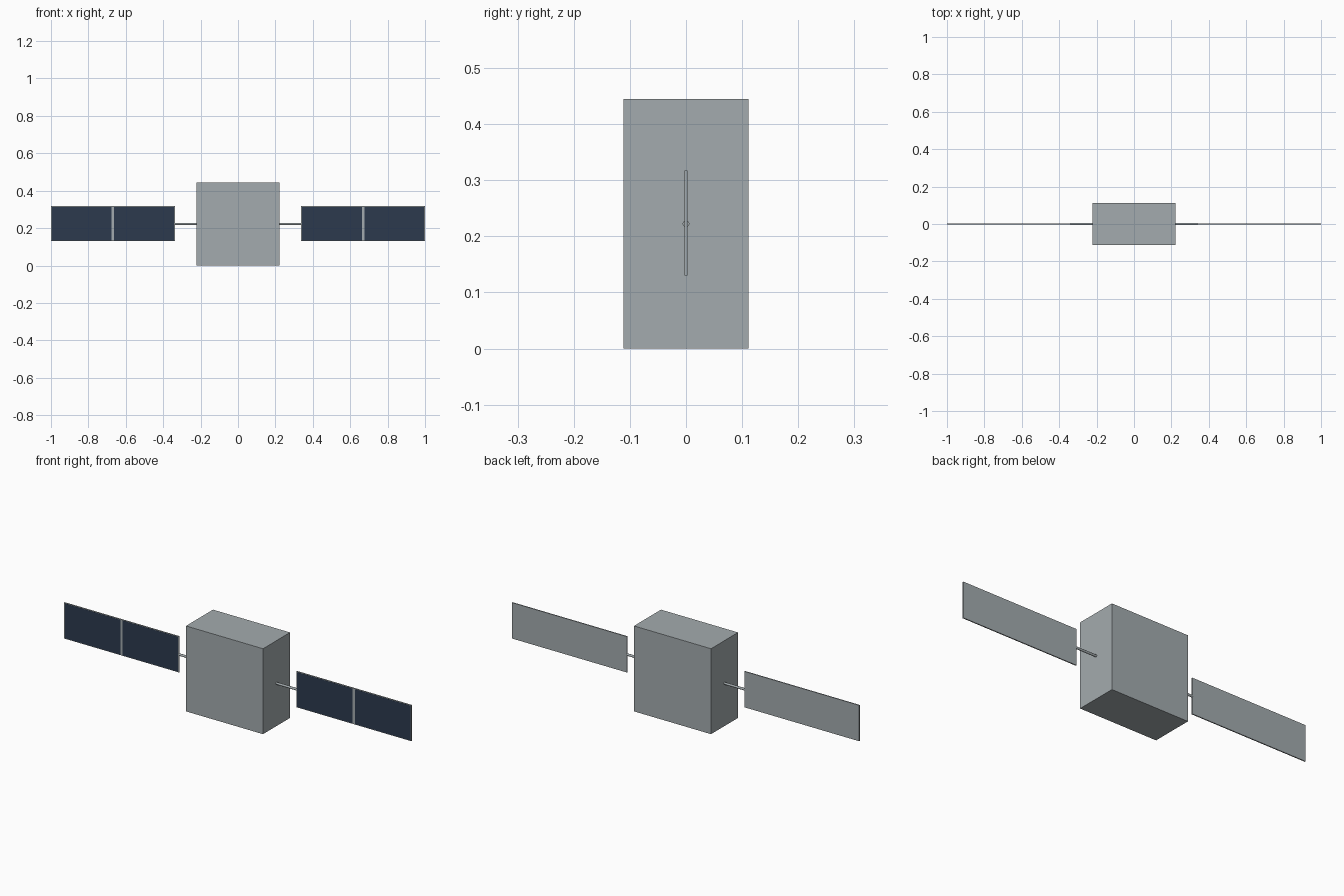
import bpy
from math import pi

if "Cube" in bpy.data.objects:
    bpy.data.objects.remove(bpy.data.objects["Cube"])


def material(name, rgb):
    m = bpy.data.materials.new(name)
    m.use_nodes = True
    m.diffuse_color = (*rgb, 1)
    m.node_tree.nodes["Principled BSDF"].inputs["Base Color"].default_value = (*rgb, 1)
    return m


GREY = material("metal grey", (0.37, 0.41, 0.425))
NAVY = material("solar cell navy", (0.025, 0.042, 0.076))


def finish(name, mat):
    ob = bpy.context.object
    ob.name = name
    ob.data.materials.append(mat)
    bpy.ops.object.transform_apply(location=False, rotation=True, scale=True)
    return ob


def box(name, low, high, mat):
    mid = [(a + b) / 2 for a, b in zip(low, high)]
    bpy.ops.mesh.primitive_cube_add(size=1, location=mid)
    bpy.context.object.scale = [b - a for a, b in zip(low, high)]
    return finish(name, mat)


W, D, H = 0.222, 0.111, 0.445      # body half width, half depth, height
INNER, OUTER = 0.338, 1.0          # panel reach along x
BOTTOM, TOP = 0.13, 0.317          # panel height range
THICK, RIM, GAP = 0.003, 0.005, 0.007

# Main body
box("body", (-W, -D, 0), (W, D, H), GREY)

for sign, side in ((1, "left"), (-1, "right")):
    def span(a, b):
        return sorted((sign * a, sign * b))

    # Round arm from the body to the panel
    bpy.ops.mesh.primitive_cylinder_add(
        vertices=16, radius=0.006, depth=INNER - W + 0.004,
        location=(sign * (W + INNER) / 2, 0, H / 2), rotation=(0, pi / 2, 0))
    finish(side + "_arm", GREY)
    bpy.ops.object.shade_smooth_by_angle()

    # Thin backing board
    x0, x1 = span(INNER, OUTER)
    box(side + "_panel", (x0, -THICK + 0.0005, BOTTOM), (x1, THICK, TOP), GREY)

    # Two solar cells on the front, split by a strip of board
    centre = (INNER + OUTER) / 2
    cells = {"inner": (INNER + RIM, centre - GAP), "outer": (centre + GAP, OUTER - RIM)}
    for place, (a, b) in cells.items():
        x0, x1 = span(a, b)
        box(f"{side}_{place}_cell", (x0, -THICK, BOTTOM + 0.003),
            (x1, -THICK + 0.001, TOP - 0.003), NAVY)
